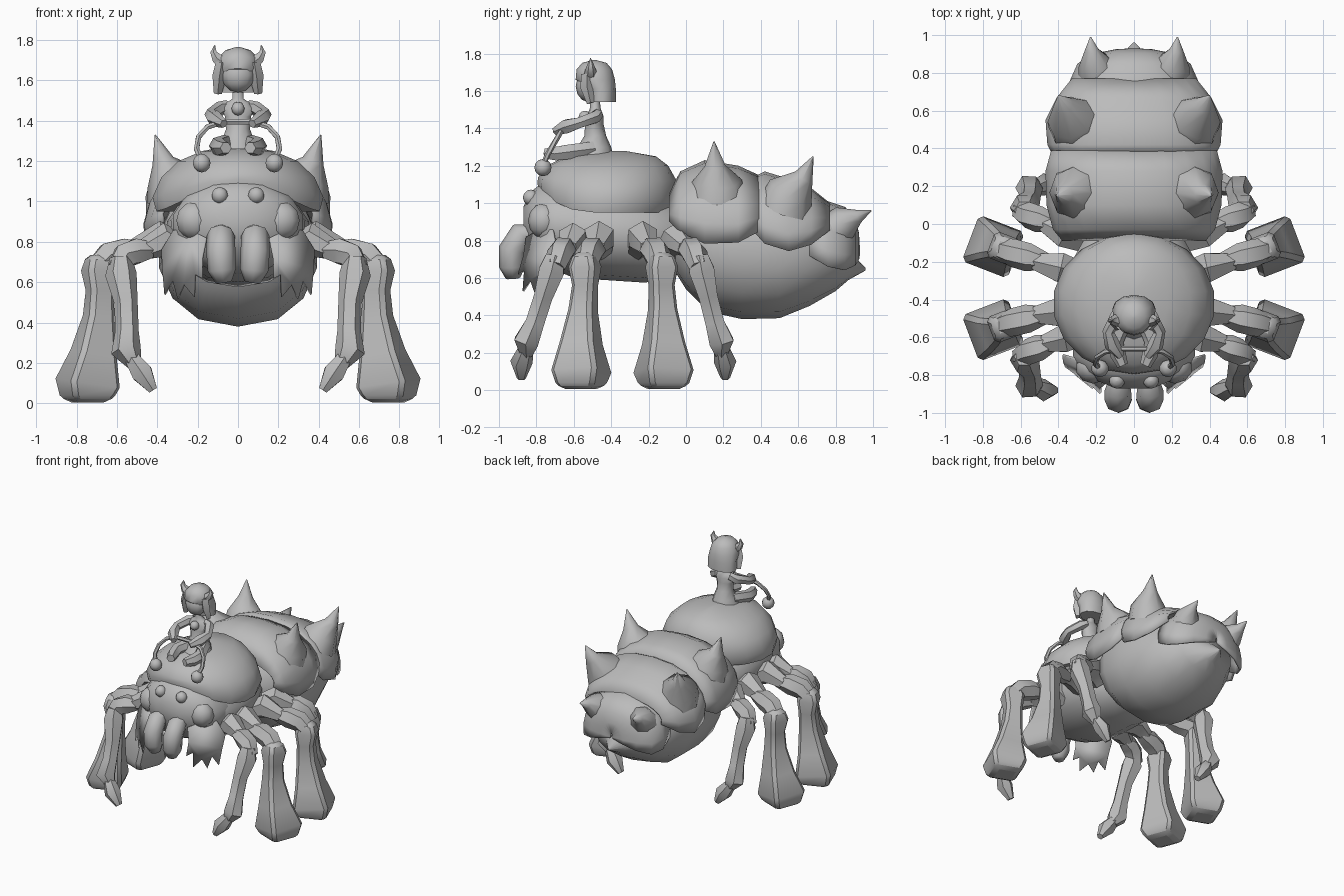
import bpy, bmesh, math
from mathutils import Vector

if "Cube" in bpy.data.objects:
    bpy.data.objects.remove(bpy.data.objects["Cube"])

grey = bpy.data.materials.new("plain_grey")
grey.diffuse_color = (0.5, 0.5, 0.5, 1)
grey.use_nodes = True
grey.node_tree.nodes["Principled BSDF"].inputs["Base Color"].default_value = grey.diffuse_color


def make(name, verts, faces, angle=50, thick=0, bevel=0):
    bm = bmesh.new()
    vs = [bm.verts.new(v) for v in verts]
    for f in faces:
        bm.faces.new([vs[i] for i in f])
    bmesh.ops.recalc_face_normals(bm, faces=bm.faces[:])
    me = bpy.data.meshes.new(name)
    bm.to_mesh(me)
    bm.free()
    me.materials.append(grey)
    me.shade_smooth()
    me.set_sharp_from_angle(angle=math.radians(angle))
    ob = bpy.data.objects.new(name, me)
    bpy.context.collection.objects.link(ob)
    if thick:
        m = ob.modifiers.new("thickness", 'SOLIDIFY')
        m.thickness, m.offset = thick, -1
    if bevel:
        m = ob.modifiers.new("soft_corners", 'BEVEL')
        m.width, m.segments = bevel, 1
        m.limit_method, m.angle_limit = 'ANGLE', math.radians(45)
    return ob


def loft(name, rings, closed=True, **kw):
    """Skin between equal-length rings; closed rings are capped."""
    n = len(rings[0])
    verts = [p for r in rings for p in r]
    faces = []
    for i in range(len(rings) - 1):
        for j in range(n if closed else n - 1):
            k = (j + 1) % n
            faces.append((i*n + j, i*n + k, (i + 1)*n + k, (i + 1)*n + j))
    if closed:
        faces += [list(range(n)), list(range(len(verts) - n, len(verts)))]
    return make(name, verts, faces, **kw)


def full(c, e):
    return math.copysign(abs(c)**e, c)


def body(name, secs, n=14, e=1.0, **kw):
    """Sections along y: (y, half width, bottom, top); e below 1 fills out the sides."""
    ang = [2*math.pi*j/n + math.pi/2 for j in range(n)]
    return loft(name, [[(w*full(math.cos(a), e), y, (b + t)/2 + (t - b)/2*math.sin(a)) for a in ang]
                       for y, w, b, t in secs], **kw)


def plate(name, secs, n=12):
    """Arched shell along y: (y, half width, spring height, top)."""
    ang = [math.radians(-12 + 204*j/n) for j in range(n + 1)]
    return loft(name, [[(w*full(math.cos(a), .85), y, c + (t - c)*math.sin(a)) for a in ang]
                       for y, w, c, t in secs], closed=False, thick=0.015)


def stack(name, secs, n=12, lift=(), **kw):
    """Sections up z: (z, x radius, y radius, y centre); lift raises the front of low rings."""
    rings = []
    for i, (z, rx, ry, cy) in enumerate(secs):
        up = lift[i] if i < len(lift) else 0
        rings.append([(rx*math.cos(a), cy + ry*math.sin(a), z + up*max(0, -math.sin(a))**3)
                      for a in [2*math.pi*j/n + math.pi/2 for j in range(n)]])
    return loft(name, rings, **kw)


def tube(name, pts, radii, n=6, turn=0.0, **kw):
    pts = [Vector(p) for p in pts]
    d = pts[-1] - pts[0]
    k = min(range(3), key=lambda i: abs(d[i]))
    ref = Vector([float(i == k) for i in range(3)])
    rings = []
    for i, p in enumerate(pts):
        t = (pts[min(i + 1, len(pts) - 1)] - pts[max(i - 1, 0)]).normalized()
        u = (ref - t*ref.dot(t)).normalized()
        v = t.cross(u)
        rings.append([p + radii[i]*(u*math.cos(a) + v*math.sin(a))
                      for a in [2*math.pi*j/n + turn for j in range(n)]])
    return loft(name, rings, **kw)


def ball(name, c, r, n=10):
    rx, ry, rz = r if isinstance(r, tuple) else (r, r, r)
    lat = [math.radians(a) for a in (-88, -60, -30, 0, 30, 60, 88)]
    ob = stack(name, [(c[2] + rz*math.sin(a), rx*math.cos(a), ry*math.cos(a), c[1]) for a in lat], n)
    ob.location.x = c[0]


# Abdomen with pointed tail
body("abdomen", [(-.1, .2, .7, .95), (0, .33, .54, 1.07), (.12, .39, .42, 1.13), (.3, .4, .38, 1.13),
                 (.5, .39, .385, 1.07), (.66, .33, .45, .98), (.8, .24, .53, .88),
                 (.87, .09, .59, .74), (.96, .006, .64, .655)], e=.85)
# Overlapping back plates
plate("back_plate_front", [(-.09, .38, .93, 1.06), (-.03, .43, .9, 1.17), (.1, .465, .86, 1.23),
                           (.28, .47, .86, 1.2), (.39, .44, .9, 1.15)])
plate("back_plate_middle", [(.36, .43, .9, 1.14), (.42, .46, .85, 1.17), (.55, .47, .81, 1.13),
                            (.67, .41, .83, 1.08), (.77, .33, .88, 1.0)])
plate("back_plate_rear", [(.66, .33, .77, 1.02), (.76, .34, .72, 1.01), (.85, .3, .7, .98),
                          (.905, .2, .71, .92), (.925, .1, .72, .84), (.93, .01, .73, .76)])

# Thorax, head and domed shell
body("thorax", [(-.74, .26, .66, 1.05), (-.6, .34, .6, 1.1), (-.45, .36, .59, 1.1),
                (-.22, .35, .575, 1.08), (-.08, .27, .6, 1.02), (.04, .18, .66, .95)])
body("head", [(-.55, .33, .64, 1.1), (-.7, .33, .64, 1.12), (-.78, .28, .68, 1.1),
              (-.83, .2, .76, 1.06), (-.87, .1, .82, .98)])
stack("shell", [(.95, .41, .36, -.43), (1.02, .43, .375, -.42), (1.12, .385, .37, -.42),
                (1.2, .3, .325, -.42), (1.25, .18, .24, -.4), (1.28, .02, .05, -.38)],
      n=18, lift=(.13, .09, .02))

# Leg layout: hip y, thigh middle y, knee y, foot y
big_legs = {"second_leg": (-.45, -.48, -.54, -.56), "third_leg": (-.26, -.2, -.13, -.12)}
thin_legs = {"front_leg": (-.58, -.63, -.7, -.88), "rear_leg": (-.1, 0, .07, .21)}

for s, side in ((1, "right"), (-1, "left")):
    # Back spikes: broad collar drawn up to an outward point
    for tag, pts, r in (
            ("front", [(.3, .165, 1.03), (.325, .165, 1.12), (.372, .155, 1.2), (.41, .15, 1.33)], .155),
            ("middle", [(.31, .53, .97), (.335, .56, 1.06), (.375, .63, 1.14), (.4, .68, 1.25)], .15),
            ("rear", [(.19, .79, .85), (.205, .85, .9), (.225, .92, .93), (.23, .99, .96)], .105)):
        tube(f"spike_{tag}_{side}", [(s*x, y, z) for x, y, z in pts],
             [r, r*.86, r*.36, .003], 8, angle=70)

    # Eyes, cheek bulges and jaws
    ball(f"eye_{side}", (s*.09, -.83, 1.03), .042)
    ball(f"cheek_{side}", (s*.215, -.76, .905), (.095, .085, .095))
    tube(f"jaw_{side}", [(s*.08, -.82, .84), (s*.085, -.88, .83), (s*.085, -.93, .75),
                         (s*.08, -.93, .66), (s*.07, -.925, .6)],
         [.05, .07, .072, .07, .04], 8, angle=70)

    # Ragged whisker sheet
    edge = [(.16, .82), (.24, .86), (.32, .86), (.38, .76), (.375, .66), (.365, .54), (.325, .61),
            (.3, .52), (.27, .59), (.22, .53), (.215, .64), (.18, .62), (.18, .72)]
    make(f"whiskers_{side}", [(s*x, -.93 + (x - .15)*.8 + max(0, z - .6)*.3, z) for x, z in edge],
         [list(range(len(edge)))], thick=.012)

    # Heavy legs with club feet
    for name, (h, m, k, f) in big_legs.items():
        tube(f"{name}_hip_{side}", [(s*.27, h, .75), (s*.39, (h + m)/2, .815), (s*.52, m, .76)],
             [.06, .09, .05], 6)
        tube(f"{name}_thigh_{side}", [(s*.46, m, .76), (s*.56, (2*m + k)/3, .75),
                                      (s*.64, (m + 2*k)/3, .73), (s*.71, k, .66)],
             [.045, .075, .075, .06], 6)
        turn = .42 if (f > -.3) == (s > 0) else -.42
        tube(f"{name}_shin_{side}", [(s*.69, k, .735), (s*.69, k, .66), (s*.685, k, .56),
                                     (s*.69, (k + f)/2, .43), (s*.715, f, .25), (s*.745, f, .1),
                                     (s*.745, f, .04), (s*.745, f, .005)],
             [.075, .105, .085, .095, .135, .185, .16, .12], 4, turn, bevel=.022)

    # Slender legs with hooked tips
    for name, (h, m, k, f) in thin_legs.items():
        tube(f"{name}_hip_{side}", [(s*.25, h, .75), (s*.37, (h + m)/2, .81), (s*.47, m, .76)],
             [.06, .085, .05], 6)
        tube(f"{name}_thigh_{side}", [(s*.43, m, .76), (s*.5, (2*m + k)/3, .755),
                                      (s*.56, (m + 2*k)/3, .73), (s*.6, k, .66)],
             [.045, .07, .07, .055], 6)
        a = k + (f - k)*.35
        b = k + (f - k)*.85
        tube(f"{name}_shin_{side}", [(s*.58, k, .72), (s*.58, k + (f - k)*.1, .64), (s*.555, a, .5),
                                     (s*.55, (a + b)/2, .36), (s*.555, b, .26), (s*.51, b, .19)],
             [.055, .078, .058, .058, .075, .035], 6)
        tube(f"{name}_tip_{side}", [(s*.53, b, .23), (s*.475, f, .15), (s*.42, f, .065)],
             [.04, .06, .025], 6)

    # Rider limbs, horns and side locks
    tube(f"rider_arm_{side}", [(s*.05, -.47, 1.475), (s*.09, -.485, 1.46), (s*.135, -.57, 1.43),
                               (s*.115, -.64, 1.41), (s*.07, -.7, 1.385)],
         [.03, .036, .032, .042, .022], 6)
    tube(f"rider_leg_{side}", [(s*.05, -.5, 1.29), (s*.1, -.62, 1.275), (s*.085, -.69, 1.265),
                               (s*.06, -.75, 1.265)], [.045, .045, .042, .03], 6)
    tube(f"rider_horn_{side}", [(s*.075, -.51, 1.69), (s*.105, -.51, 1.71), (s*.122, -.51, 1.74),
                                (s*.115, -.51, 1.775)], [.035, .03, .018, .002], 6)
    tube(f"rider_lock_{side}", [(s*.08, -.53, 1.69), (s*.092, -.53, 1.62), (s*.1, -.51, 1.535)],
         [.03, .035, .02], 4)
    # Rein anchors
    ball(f"rein_knob_{side}", (s*.18, -.765, 1.19), .046)

# Rider body, face and hair
stack("rider_body", [(1.26, .1, .11, -.5), (1.3, .085, .09, -.49), (1.36, .062, .058, -.485),
                     (1.42, .068, .05, -.49), (1.46, .085, .045, -.485), (1.49, .06, .035, -.485),
                     (1.51, .028, .028, -.485), (1.57, .028, .028, -.49)], 10)
ball("rider_face", (0, -.52, 1.625), (.085, .07, .085))
stack("rider_hair", [(1.54, .115, .075, -.45), (1.61, .114, .08, -.455), (1.66, .11, .105, -.485),
                     (1.715, .095, .095, -.49), (1.75, .06, .065, -.49), (1.765, .01, .01, -.49)], 12)
ball("rider_brooch", (0, -.54, 1.46), .034)

# Rein hoop
half = [(.18, -.765, 1.2), (.205, -.74, 1.26), (.195, -.705, 1.32), (.15, -.675, 1.37), (.07, -.66, 1.395)]
tube("rein_hoop", [(-x, y, z) for x, y, z in half] + half[::-1], [.015]*10, 6)
